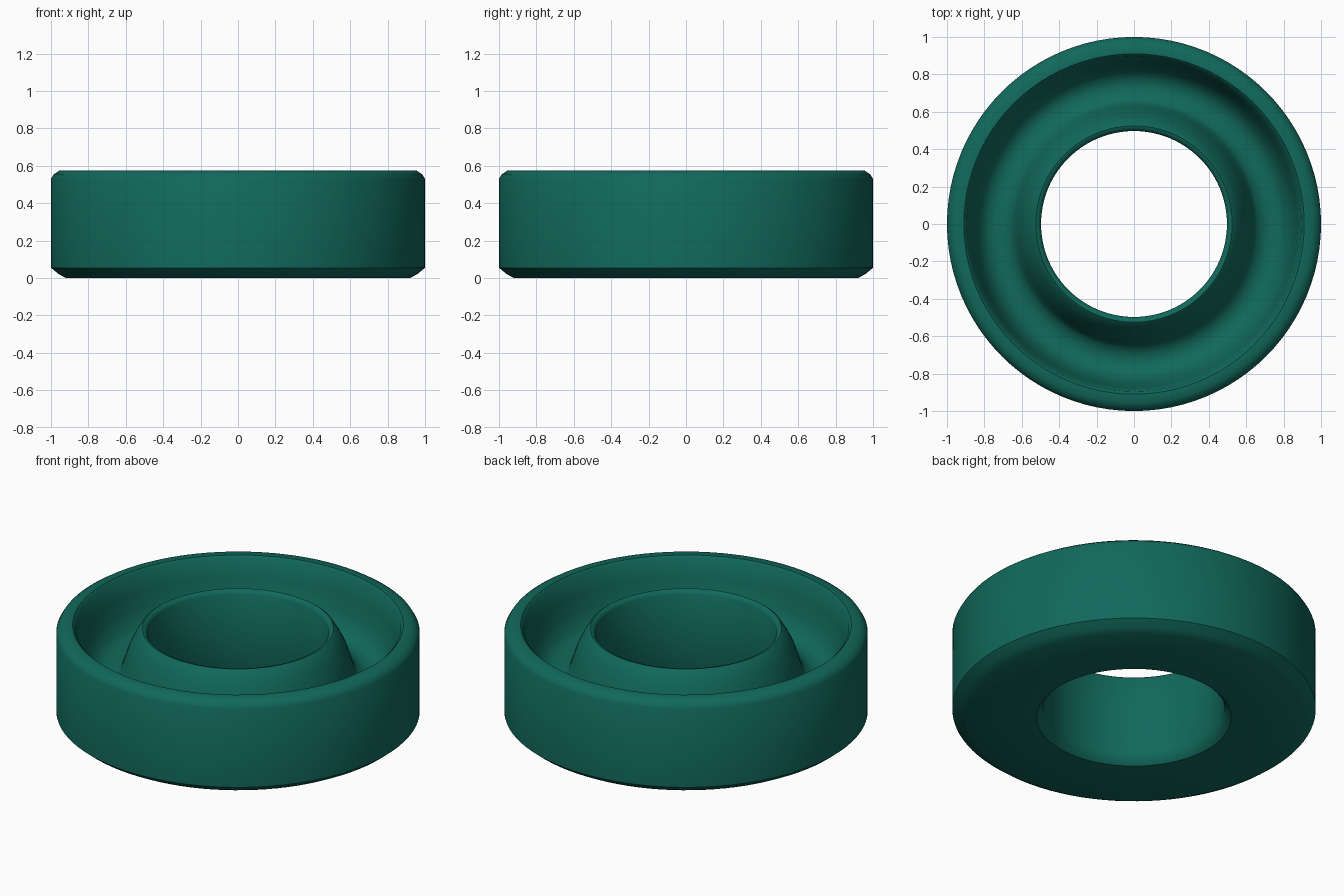
import bpy, bmesh, math

if "Cube" in bpy.data.objects:
    bpy.data.objects.remove(bpy.data.objects["Cube"])

SEGMENTS = 96

green = bpy.data.materials.new("deep_teal")
green.diffuse_color = (0.0055, 0.14, 0.106, 1)
green.use_nodes = True
green.node_tree.nodes["Principled BSDF"].inputs["Base Color"].default_value = green.diffuse_color

# Closed cross-section (radius, height), from the underside outward
profile = [
    (0.535, 0.0), (0.92, 0.0), (0.96, 0.022), (1.0, 0.055),     # base and lower bevel
    (1.0, 0.53), (0.985, 0.555), (0.955, 0.575),                # outer wall and upper bevel
    (0.91, 0.575), (0.895, 0.56),                               # rim
    (0.875, 0.45), (0.85, 0.36), (0.82, 0.29), (0.78, 0.255),   # curved channel wall
    (0.74, 0.245), (0.70, 0.25),                                # channel floor
    (0.66, 0.27), (0.642, 0.30), (0.62, 0.37), (0.60, 0.43),
    (0.57, 0.49), (0.535, 0.545), (0.525, 0.552),               # rounded inner collar
    (0.51, 0.548), (0.497, 0.53),                               # collar lip
    (0.497, 0.06), (0.51, 0.025),                               # centre hole
]


def lathe(name, points, material):
    """Revolve a closed cross-section around the z axis."""
    bm = bmesh.new()
    rings = []
    for i in range(SEGMENTS):
        a = 2 * math.pi * i / SEGMENTS
        rings.append([bm.verts.new((r * math.cos(a), r * math.sin(a), z))
                      for r, z in points])
    n = len(points)
    for i in range(SEGMENTS):
        here, there = rings[i], rings[(i + 1) % SEGMENTS]
        for j in range(n):
            k = (j + 1) % n
            bm.faces.new((here[j], there[j], there[k], here[k]))
    bmesh.ops.recalc_face_normals(bm, faces=bm.faces[:])
    mesh = bpy.data.meshes.new(name)
    bm.to_mesh(mesh)
    bm.free()
    mesh.materials.append(material)
    obj = bpy.data.objects.new(name, mesh)
    bpy.context.collection.objects.link(obj)
    bpy.context.view_layer.objects.active = obj
    obj.select_set(True)
    bpy.ops.object.shade_smooth_by_angle(angle=math.radians(40))
    return obj


# Ring with a deep channel between the outer rim and the inner collar
lathe("channelled_ring", profile, green)
